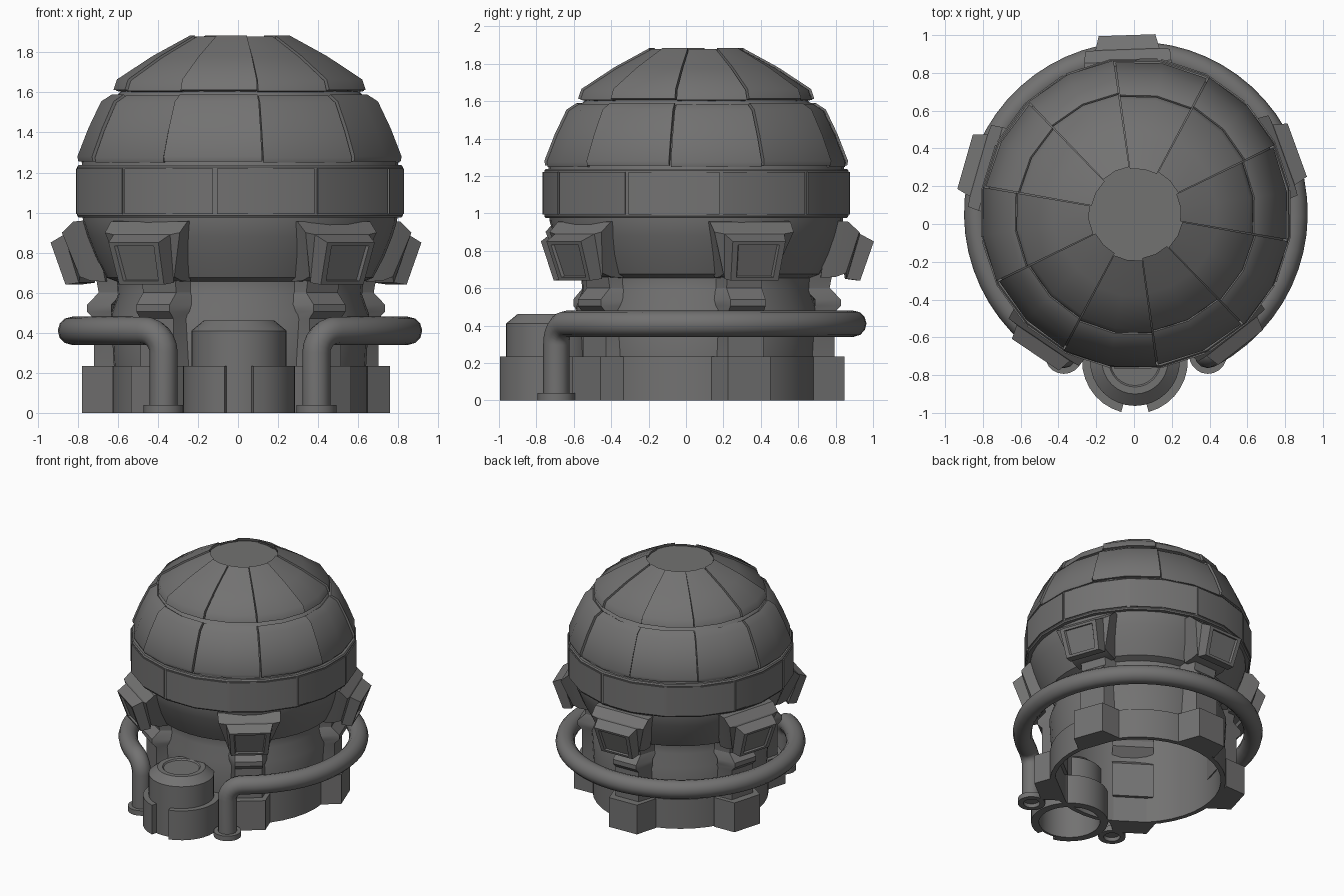
import bpy, bmesh, math
from math import sin, cos, radians
from mathutils import Matrix, Vector

if "Cube" in bpy.data.objects:
    bpy.data.objects.remove(bpy.data.objects["Cube"], do_unlink=True)

CX, CY = 0.01, 0.055          # axis of the tank
BX, BY = -0.005, 0.075        # axis of the bracket circle
STEP = 36                     # ten panels around
PANEL_PHASE, BAND_PHASE, BRACKET_PHASE = -10, 9.3, 92

metal = bpy.data.materials.new("dark grey metal")
metal.use_nodes = True
metal.diffuse_color = (0.17, 0.168, 0.167, 1)
metal.node_tree.nodes["Principled BSDF"].inputs["Base Color"].default_value = metal.diffuse_color


def finish(bm, name, angle=30):
    bmesh.ops.remove_doubles(bm, verts=bm.verts, dist=1e-5)
    bmesh.ops.recalc_face_normals(bm, faces=bm.faces)
    me = bpy.data.meshes.new(name)
    bm.to_mesh(me)
    bm.free()
    ob = bpy.data.objects.new(name, me)
    bpy.context.collection.objects.link(ob)
    me.materials.append(metal)
    shade(ob, angle)


def shade(ob, angle):
    bpy.ops.object.select_all(action="DESELECT")
    ob.select_set(True)
    bpy.context.view_layer.objects.active = ob
    bpy.ops.object.shade_smooth_by_angle(angle=radians(angle))


def loft(bm, rows):
    """Skin a list of closed sections with equal point counts, and cap the ends."""
    rings = [[bm.verts.new(p) for p in row] for row in rows]
    n = len(rings[0])
    for a, b in zip(rings, rings[1:]):
        for i in range(n):
            j = (i + 1) % n
            bm.faces.new((a[i], a[j], b[j], b[i]))
    bm.faces.new(rings[0])
    bm.faces.new(rings[-1])


def section(profile, deg, cx=CX, cy=CY):
    a = radians(deg)
    return [(cx + r * cos(a), cy + r * sin(a), z) for r, z in profile]


def lathe(name, profile, segs, phase=0, cx=CX, cy=CY):
    bm = bmesh.new()
    for k in range(segs):
        a, b = (section(profile, phase + d * 360 / segs, cx, cy) for d in (k, k + 1))
        for i in range(len(profile) - 1):
            pts = []
            for p in (a[i], b[i], b[i + 1], a[i + 1]):
                if not any((Vector(p) - Vector(q)).length < 1e-6 for q in pts):
                    pts.append(p)
            bm.faces.new([bm.verts.new(p) for p in pts])
    finish(bm, name)


def ring_of_plates(name, profile, phase, gap, sink=0.0, angle=30):
    """Ten solid curved plates around the axis; every other one is sunk a little."""
    bm = bmesh.new()
    for k in range(10):
        low = sink if k % 2 == 0 else 0
        shape = [(r - low, z - low * 0.5) for r, z in profile]
        span = (STEP - 2 * gap) / 2
        loft(bm, [section(shape, phase + k * STEP + gap + span * i) for i in range(3)])
    finish(bm, name, angle)


# Inner body: open skirt, bowl, and the core under the dome plates
lathe("tank_body", [(0, 0.9), (0.605, 0.9), (0.605, 0), (0.64, 0), (0.64, 0.235),
                    (0.63, 0.235), (0.645, 0.49), (0.61, 0.59), (0.615, 0.655),
                    (0.665, 0.675), (0.72, 0.78), (0.76, 0.88), (0.785, 0.96),
                    (0.79, 1.25), (0.74, 1.4), (0.665, 1.54), (0.6, 1.6),
                    (0.43, 1.755), (0.25, 1.862), (0, 1.862)], 40, PANEL_PHASE)

# Dome plates, two tiers
ring_of_plates("dome_upper_plates", [(0.26, 1.84), (0.25, 1.885), (0.44, 1.782), (0.62, 1.665),
                                     (0.638, 1.613), (0.57, 1.6)], PANEL_PHASE, 0.3, 0.012, 46)
ring_of_plates("dome_lower_plates", [(0.6, 1.56), (0.645, 1.59), (0.7, 1.555), (0.765, 1.42),
                                     (0.82, 1.28), (0.815, 1.255), (0.74, 1.255)],
               PANEL_PHASE, 0.3, 0.012, 35)

# Equator band with framed plates
lathe("band", [(0.77, 0.975), (0.815, 0.975), (0.822, 0.985), (0.822, 1.228),
               (0.815, 1.238), (0.77, 1.238)], 20, BAND_PHASE)
ring_of_plates("band_plates", [(0.81, 0.993), (0.829, 0.993), (0.829, 1.22), (0.81, 1.22)],
               BAND_PHASE, 0.7)


# Five brackets: foot, rib and framed box
def quad_row(top, bottom):
    (rt, zt, wt), (rb, zb, wb) = top, bottom
    return [(rt, -wt, zt), (rt, wt, zt), (rb, wb, zb), (rb, -wb, zb)]


def rib_row(r, z, outer, inner, depth):
    return [(r - depth, -inner, z), (r, -outer, z), (r, outer, z), (r - depth, inner, z)]


def place_around(name, rows):
    bm = bmesh.new()
    for k in range(5):
        turned = Matrix.Translation((BX, BY, 0)) @ Matrix.Rotation(radians(BRACKET_PHASE + 72 * k), 4, "Z")
        loft(bm, [[turned @ Vector(p) for p in row] for row in rows])
    finish(bm, name, 20)


place_around("bracket_feet", [rib_row(0.77, z, 0.12, 0.175, 0.17) for z in (0, 0.235)])

rib = [(0.715, 0.2), (0.715, 0.47), (0.75, 0.505), (0.75, 0.54),
       (0.69, 0.6), (0.7, 0.655), (0.77, 0.76), (0.78, 0.9)]
place_around("bracket_ribs", [rib_row(r, z, 0.1, 0.15, 0.14) for r, z in rib])

place_around("bracket_boxes", [
    quad_row((0.68, 0.965, 0.23), (0.64, 0.655, 0.15)),
    quad_row((0.785, 0.955, 0.23), (0.72, 0.66, 0.15)),
    quad_row((0.845, 0.9, 0.225), (0.775, 0.68, 0.145)),
    quad_row((0.85, 0.89, 0.17), (0.78, 0.65, 0.145)),
    quad_row((0.925, 0.85, 0.15), (0.852, 0.64, 0.135)),
    quad_row((0.919, 0.832, 0.118), (0.858, 0.658, 0.105)),
    quad_row((0.905, 0.834, 0.11), (0.844, 0.664, 0.097))])

# Ring pipe that turns down at both front ends
R, PIPE_Z, BEND, END = 0.84, 0.41, 0.11, 63
turn = math.degrees(BEND / R)
half = [(-END, 0.03)]
for t in range(90, -1, -15):
    a = -END + turn * (1 - sin(radians(t)))
    half.append((a, PIPE_Z - BEND * (1 - cos(radians(t)))))
path = half + [(-END + turn + (180 + 2 * (END - turn)) * i / 48, PIPE_Z) for i in range(1, 48)]
path += [(180 - a, z) for a, z in reversed(half)]
curve = bpy.data.curves.new("ring_pipe", "CURVE")
curve.dimensions = "3D"
curve.bevel_depth = 0.07
curve.bevel_resolution = 4
spline = curve.splines.new("POLY")
spline.points.add(len(path) - 1)
for pt, (a, z) in zip(spline.points, path):
    pt.co = (CX + R * cos(radians(a)), CY + R * sin(radians(a)), z, 1)
curve.materials.append(metal)
pipe = bpy.data.objects.new("ring_pipe", curve)
bpy.context.collection.objects.link(pipe)
bpy.ops.object.select_all(action="DESELECT")
pipe.select_set(True)
bpy.context.view_layer.objects.active = pipe
bpy.ops.object.convert(target="MESH")
shade(bpy.context.view_layer.objects.active, 40)

# Pipe flanges
for side, a in (("left", -END), ("right", 180 + END)):
    lathe("pipe_flange_" + side, [(0.06, 0.04), (0.1, 0.04), (0.1, 0), (0.06, 0), (0.06, 0.03), (0, 0.03)], 20,
          cx=CX + R * cos(radians(a)), cy=CY + R * sin(radians(a)))

# Front canister, open below, and its split collar
CAN_X, CAN_Y = 0.005, -0.725
lathe("canister", [(0, 0.452), (0.13, 0.452), (0.138, 0.462), (0.175, 0.462), (0.238, 0.41),
                   (0.238, 0), (0.222, 0), (0.222, 0.38), (0, 0.38)], 32, cx=CAN_X, cy=CAN_Y)
bm = bmesh.new()
wall = [(0.225, 0), (0.28, 0), (0.28, 0.235), (0.225, 0.235)]
loft(bm, [section(wall, -75 + 330 * i / 30, CAN_X, CAN_Y) for i in range(31)])
finish(bm, "canister_collar")
